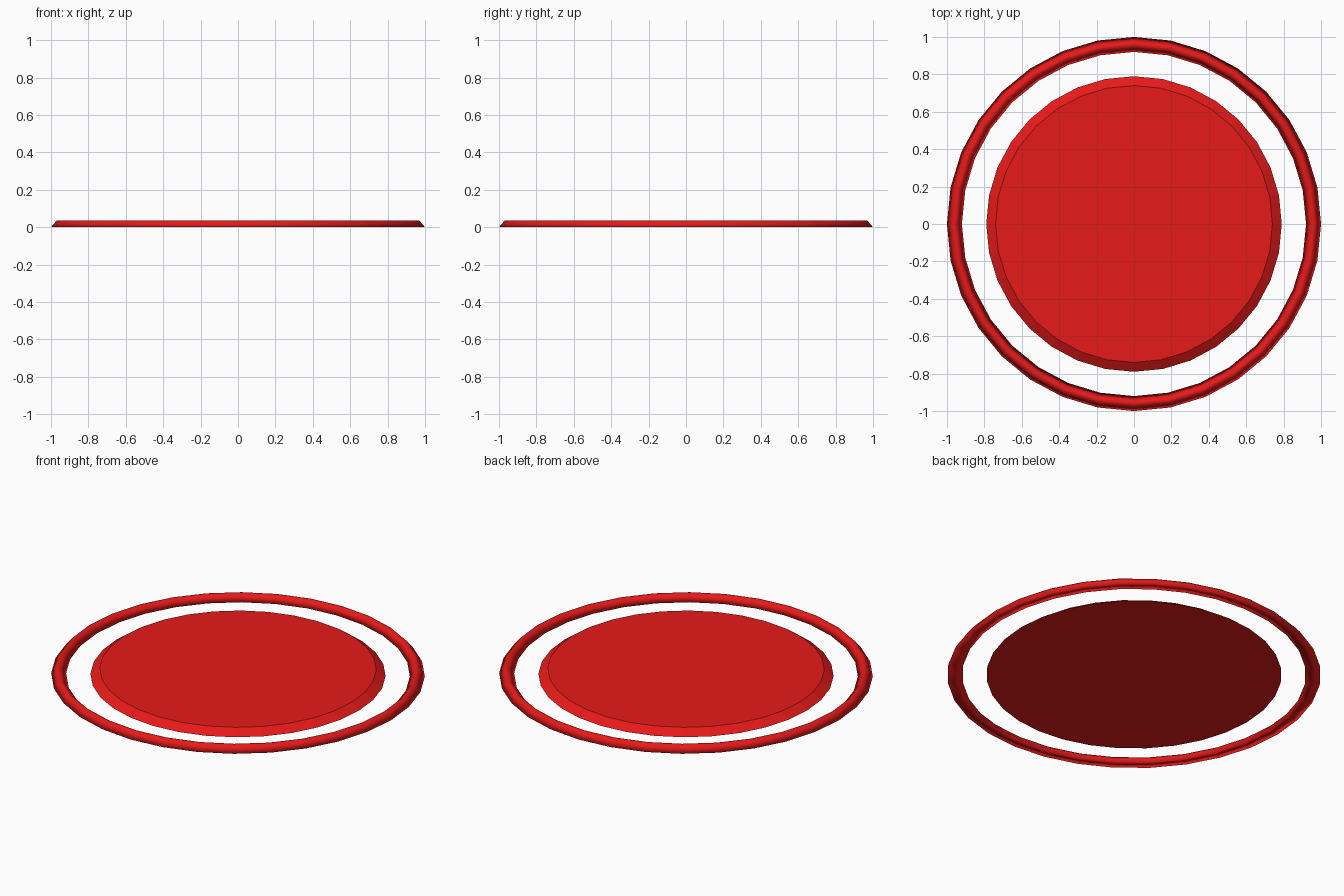
import bpy, bmesh
from math import cos, sin, pi

if "Cube" in bpy.data.objects:
    bpy.data.objects.remove(bpy.data.objects["Cube"])

SEGMENTS = 32

red = bpy.data.materials.new("red")
red.diffuse_color = (0.8, 0.01, 0.01, 1)
red.use_nodes = True
red.node_tree.nodes["Principled BSDF"].inputs["Base Color"].default_value = red.diffuse_color


def new_object(name, bm, smooth):
    bmesh.ops.recalc_face_normals(bm, faces=bm.faces)
    for f in bm.faces:
        f.smooth = smooth
    mesh = bpy.data.meshes.new(name)
    bm.to_mesh(mesh)
    bm.free()
    mesh.materials.append(red)
    obj = bpy.data.objects.new(name, mesh)
    bpy.context.collection.objects.link(obj)
    return obj


def revolve(bm, profile, closed):
    rings = [[bm.verts.new((r * cos(2 * pi * i / SEGMENTS), r * sin(2 * pi * i / SEGMENTS), z))
              for i in range(SEGMENTS)] for r, z in profile]
    pairs = list(zip(rings, rings[1:]))
    if closed:
        pairs.append((rings[-1], rings[0]))
    for a, b in pairs:
        for i in range(SEGMENTS):
            j = (i + 1) % SEGMENTS
            bm.faces.new((a[i], a[j], b[j], b[i]))
    return rings


# Outer ring with a low ridge profile and flat underside
bm = bmesh.new()
revolve(bm, [(1.0, 0), (0.968, 0.037), (0.952, 0.037), (0.92, 0)], True)
new_object("outer_ring", bm, True)

# Central disc with a sloping rim
bm = bmesh.new()
bottom, top = revolve(bm, [(0.79, 0), (0.74, 0.035)], False)
bm.faces.new(bottom)
bm.faces.new(top)
new_object("centre_disc", bm, False)
